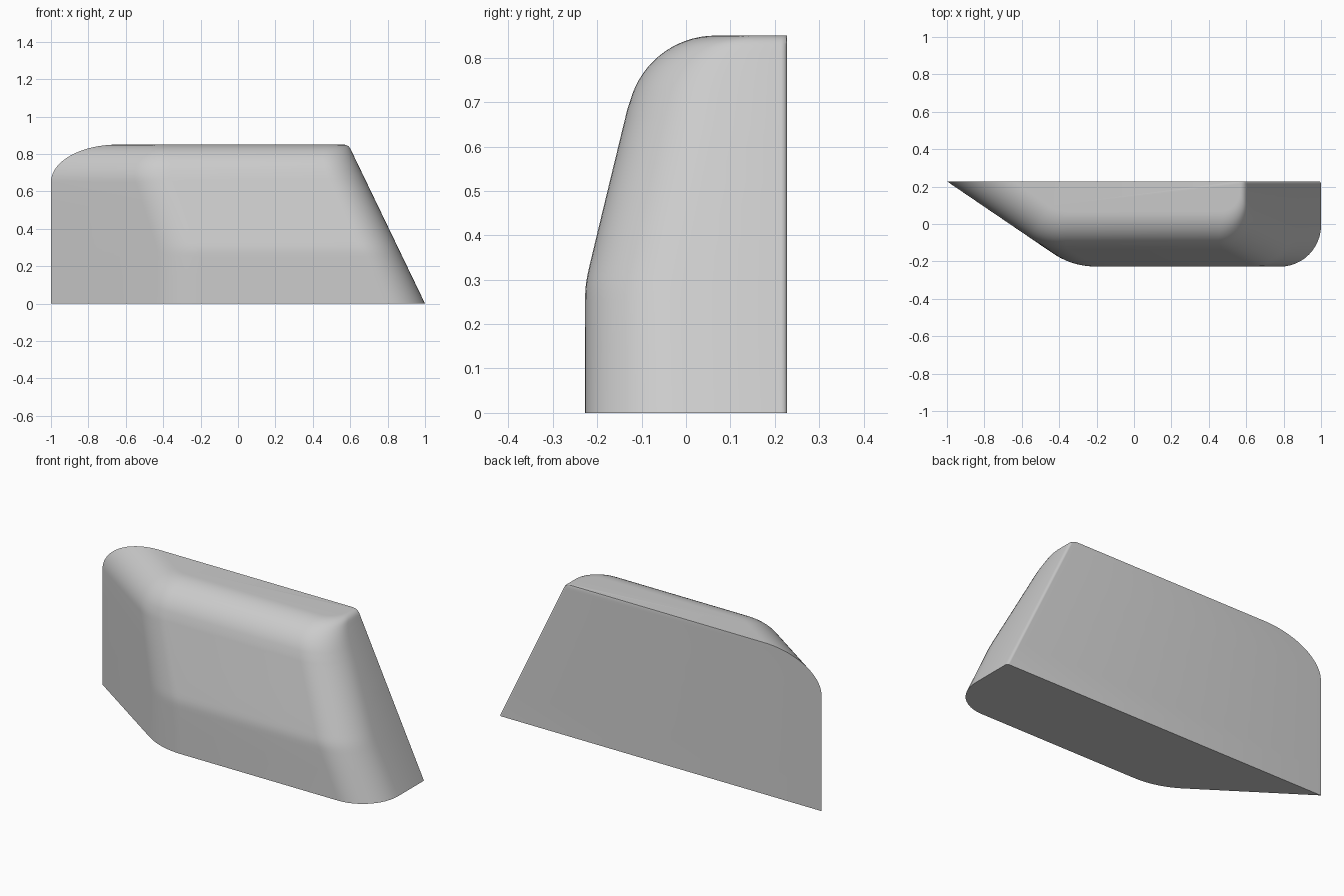
import bpy, bmesh, math
from mathutils import Vector

cube = bpy.data.objects.get("Cube")
if cube:
    bpy.data.objects.remove(cube, do_unlink=True)

HEIGHT, BACK, ROUND, EDGE = 0.85, 0.228, 0.2, 0.04
SPRING = HEIGHT - ROUND               # height where the top rounding starts
OBLIQUE = Vector((0.827, -0.562))     # direction of the slanted left face


def front_y(z):
    """Front: upright skirt, leaning panel, rounded shoulder."""
    if z > 0.7:
        return 0.067 - math.sqrt(max(0, ROUND ** 2 - (z - SPRING) ** 2))
    lean = z - 0.29
    soft = 0.5 * (lean + math.sqrt(lean ** 2 + 0.0004))
    return -BACK + 0.243 * soft


def oblique_inset(z):
    if z <= SPRING:
        return 0
    return ROUND - math.sqrt(max(0, ROUND ** 2 - (z - SPRING) ** 2))


def right_x(z):
    """Raked right face with a small rounding at the top."""
    if z > 0.827:
        return 0.565 + math.sqrt(max(0, EDGE ** 2 - (z - HEIGHT + EDGE) ** 2))
    return 1 - 0.482 * z


def fillet(prev, corner, nxt, radius, steps):
    """Points of an arc that rounds one corner."""
    a, b = (prev - corner).normalized(), (nxt - corner).normalized()
    half = a.angle(b) / 2
    centre = corner + (a + b).normalized() * radius / math.sin(half)
    start = corner + a * radius / math.tan(half) - centre
    end = corner + b * radius / math.tan(half) - centre
    sweep = start.angle(end)
    return [centre + (start * math.sin((1 - i / steps) * sweep)
                      + end * math.sin(i / steps * sweep)) / math.sin(sweep)
            for i in range(steps + 1)]


def section(z):
    f, r = front_y(z), right_x(z)
    left = -1 + oblique_inset(z) / -OBLIQUE.y
    p = [Vector((left, BACK)),
         Vector((left + (BACK - f) * OBLIQUE.x / -OBLIQUE.y, f)),
         Vector((r, f)), Vector((r, BACK))]
    t = z / HEIGHT
    shrink = oblique_inset(z) / ROUND
    pts = [p[0]]
    pts += fillet(p[0], p[1], p[2], 0.44 - 0.12 * t - 0.14 * shrink, 10)
    pts += fillet(p[1], p[2], p[3], 0.22 - 0.03 * t - 0.09 * shrink, 12)
    pts += fillet(p[2], p[3], p[0], 0.014, 3)
    return pts


# Loft the body through its horizontal sections
levels = [0, 0.15, 0.25, 0.27, 0.29, 0.31, 0.33, 0.4, 0.52]
levels += [SPRING + ROUND * math.sin(math.radians(90 * i / 18)) for i in range(19)]
bm = bmesh.new()
rings = [[bm.verts.new((q.x, q.y, z)) for q in section(z)] for z in levels]
for low, high in zip(rings, rings[1:]):
    for i in range(len(low)):
        j = (i + 1) % len(low)
        bm.faces.new((low[i], low[j], high[j], high[i]))
bm.faces.new(rings[0][::-1])
bm.faces.new(rings[-1])
bmesh.ops.recalc_face_normals(bm, faces=bm.faces)
mesh = bpy.data.meshes.new("wedge_body")
bm.to_mesh(mesh)
bm.free()

# Plain grey finish
grey = bpy.data.materials.new("light grey")
grey.use_nodes = True
grey.diffuse_color = (0.6, 0.6, 0.6, 1)
grey.node_tree.nodes["Principled BSDF"].inputs["Base Color"].default_value = (0.6, 0.6, 0.6, 1)
mesh.materials.append(grey)

body = bpy.data.objects.new("wedge_body", mesh)
bpy.context.collection.objects.link(body)
bpy.ops.object.select_all(action="DESELECT")
body.select_set(True)
bpy.context.view_layer.objects.active = body
bpy.ops.object.shade_smooth_by_angle(angle=math.radians(32))
